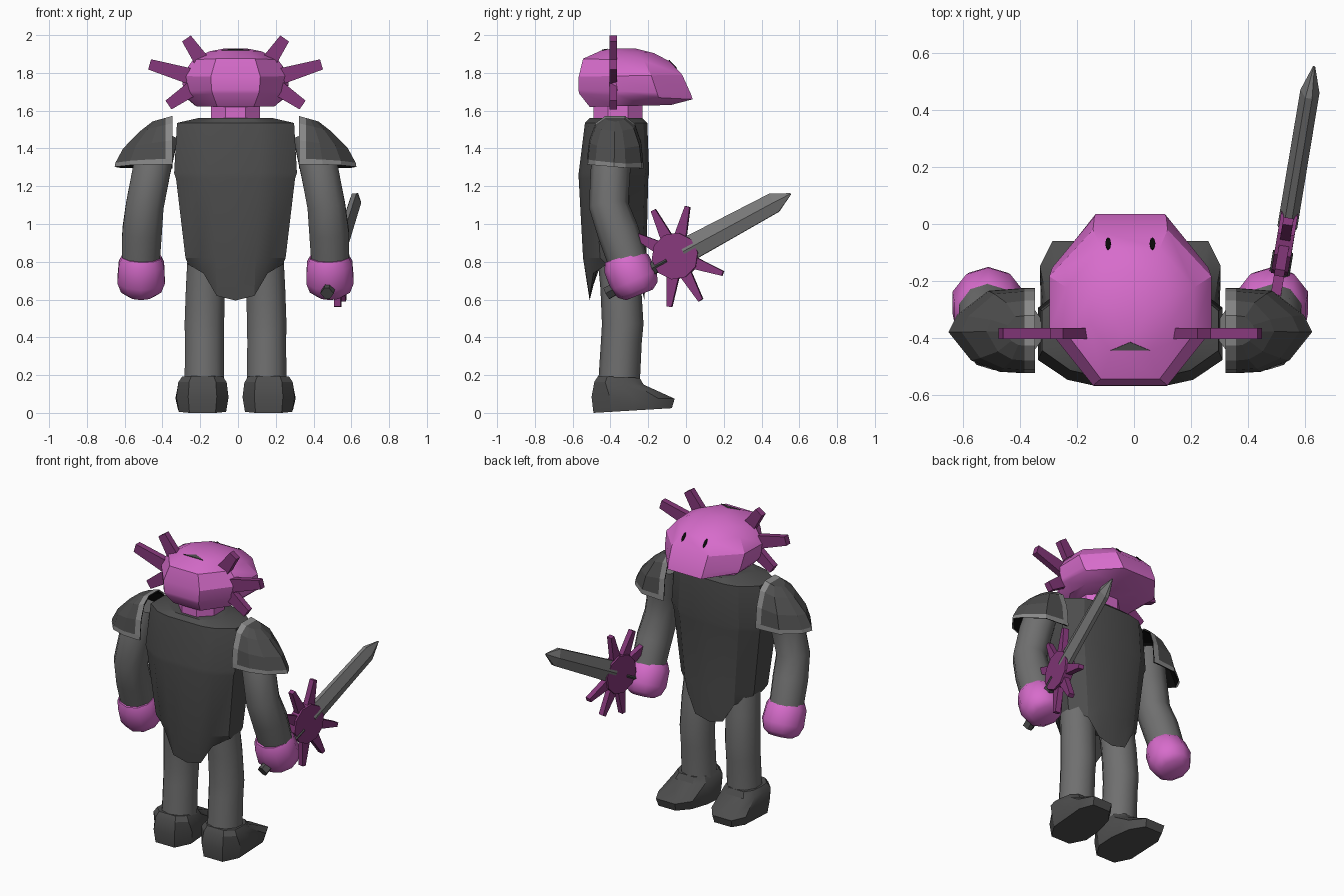
import bpy, bmesh, math
from mathutils import Vector, Matrix
from mathutils.bvhtree import BVHTree

if "Cube" in bpy.data.objects:
    bpy.data.objects.remove(bpy.data.objects["Cube"])

CX = -0.013  # symmetry plane of the figure


def mat(name, rgb):
    m = bpy.data.materials.new(name)
    m.diffuse_color = (*rgb, 1)
    m.use_nodes = True
    m.node_tree.nodes["Principled BSDF"].inputs["Base Color"].default_value = m.diffuse_color
    return m


PINK = mat("pink", (0.68, 0.15, 0.60))
PLUM = mat("plum", (0.24, 0.04, 0.20))
DARK = mat("dark_grey", (0.075, 0.075, 0.075))
GREY = mat("mid_grey", (0.16, 0.16, 0.16))
RIM = mat("rim_grey", (0.25, 0.25, 0.25))
STEEL = mat("steel", (0.19, 0.19, 0.19))
BLACK = mat("black", (0.003, 0.003, 0.003))


def finish(bm, name, mats, angle=30):
    bmesh.ops.recalc_face_normals(bm, faces=bm.faces)
    me = bpy.data.meshes.new(name)
    bm.to_mesh(me)
    bm.free()
    ob = bpy.data.objects.new(name, me)
    bpy.context.collection.objects.link(ob)
    for m in mats:
        me.materials.append(m)
    bpy.ops.object.select_all(action='DESELECT')
    ob.select_set(True)
    bpy.context.view_layer.objects.active = ob
    if angle:
        bpy.ops.object.shade_smooth_by_angle(angle=math.radians(angle))
    return ob


def loft(name, rings, m, angle=30):
    """Skin closed rings of points and cap both ends."""
    bm = bmesh.new()
    vs = [[bm.verts.new(p) for p in r] for r in rings]
    n = len(rings[0])
    for a, b in zip(vs, vs[1:]):
        for i in range(n):
            bm.faces.new((a[i], a[(i + 1) % n], b[(i + 1) % n], b[i]))
    bm.faces.new(vs[0])
    bm.faces.new(vs[-1])
    return finish(bm, name, [m], angle)


def tube(name, path, m, n=10, axes=None, angle=40):
    """Round limb; path holds (x, y, z, radius)."""
    pts = [Vector(p[:3]) for p in path]
    rings = []
    for i, p in enumerate(pts):
        d = (pts[min(i + 1, len(pts) - 1)] - pts[max(i - 1, 0)]).normalized()
        u = (Vector((1, 0, 0)) - d * d.x).normalized()
        v = d.cross(u)
        rings.append([p + path[i][3] * (u * math.cos(t) + v * math.sin(t))
                      for t in (math.tau * (k + .5) / n for k in range(n))])
    return loft(name, rings, m, angle)


def prism(name, outline, half, m, M):
    """Extrude a flat outline by +-half and place it with M."""
    return loft(name, [[M @ Vector((x, y, s * half)) for x, y in outline] for s in (-1, 1)], m, 0)


# Head: chamfered rings, each (z back, z front, half width, y back, y front)
rings = []
for zb, zf, hw, yb, yf in [(1.62, 1.63, .21, -.51, -.08), (1.69, 1.66, .265, -.565, .035),
                           (1.71, 1.69, .275, -.57, .025), (1.78, 1.79, .285, -.568, -.02),
                           (1.875, 1.86, .225, -.545, -.085), (1.918, 1.905, .14, -.45, -.17)]:
    c, D = hw * .46, yf - yb
    out = [(c, yf), (hw, yf - D * .3), (hw, yb + D * .35), (c, yb)]
    out += [(-x, y) for x, y in reversed(out)]
    rings.append([(CX + x, y, zb + (zf - zb) * (y - yb) / D) for x, y in out])
rings.append([(CX + (p[0] - CX) * .4, -.34 + (p[1] + .34) * .4, 1.93) for p in rings[-1]])
head = loft("head", rings, PINK, 28)

# Thin plates laid on the head: eyes and a small crown patch
bvh = BVHTree.FromObject(head, bpy.context.evaluated_depsgraph_get())


def plate(name, x, outline, y, m):
    hit, nor, _, _ = bvh.ray_cast(Vector((x, y, 3)), Vector((0, 0, -1)))
    M = Matrix.Translation(hit) @ nor.to_track_quat('Z', 'Y').to_matrix().to_4x4()
    prism(name, outline, .004, m, M)


oct_eye = [(.01 * math.cos(k * math.pi / 4), .03 * math.sin(k * math.pi / 4)) for k in range(8)]
for s in (-1, 1):
    plate("eye", CX + s * .078, oct_eye, -.07, BLACK)
plate("crown_patch", CX, [(-.07, -.01), (.07, -.01), (0, .02)], -.435, DARK)

tube("neck", [(CX, -.36, 1.48, .14), (CX, -.36, 1.65, .14)], PINK, 8)

# Torso with a tabard hem that drops to a point front and back
rings = []
for z, hw, yb, yf in [(1.56, .2, -.51, -.23), (1.535, .31, -.535, -.205), (1.27, .325, -.568, -.195),
                      (1.24, .315, -.568, -.2), (.82, .265, -.545, -.21), (None, .25, -.51, -.22)]:
    out = [(0, yf), (.4 * hw, yf), (.68 * hw, yf - .02), (hw, yf - .1),
           (hw, yb + .09), (.68 * hw, yb + .02), (.4 * hw, yb), (0, yb)]
    out += [(-x, y) for x, y in out[6:0:-1]]
    hem = lambda x: .595 + min(.19, max(.02 * abs(x) / .1, (abs(x) - .1) * 1.7 + .025) if x else 0)
    rings.append([(CX + x, y, hem(x) if z is None else z) for x, y in out])
rings.append([(CX + (p[0] - CX) * .7, -.365 + (p[1] + .365) * .65, .8) for p in rings[-1]])
loft("torso", rings, DARK, 25)


def frame(o, u, w):
    """Matrix whose local x runs along u and whose local z is close to w."""
    u = Vector(u).normalized()
    v = Vector(w).cross(u).normalized()
    M = Matrix((u, v, u.cross(v))).transposed().to_4x4()
    return Matrix.Translation(o) @ M


for s, side in ((-1, "left"), (1, "right")):
    X = lambda x: CX + s * x

    # Head horns, fanned out in one upright plane
    for a, b in [((.25, 1.785), (.455, 1.845)), ((.17, 1.85), (.26, 1.982)), ((.21, 1.73), (.355, 1.63))]:
        d = Vector((s * (b[0] - a[0]), 0, b[1] - a[1]))
        prism(side + "_horn", [(0, -.042), (d.length, -.028), (d.length, .028), (0, .042)], .02, PLUM,
              frame((X(a[0]), -.385, a[1]), d, (0, 1, 0)))

    # Arm and rounded mitten
    tube(side + "_arm", [(X(.40), -.37, 1.47, .10), (X(.445), -.40, 1.28, .105), (X(.48), -.41, 1.1, .105),
                         (X(.495), -.36, .96, .11), (X(.503), -.30, .78, .105)], GREY)
    tube(side + "_hand", [(X(.497), -.325, .825, .108), (X(.498), -.315, .79, .126), (X(.5), -.275, .70, .132),
                          (X(.5), -.255, .65, .112), (X(.5), -.245, .625, .075)], PINK)

    # Leg and boot
    tube(side + "_leg", [(X(.15), -.37, .9, .105), (X(.16), -.345, .66, .108), (X(.165), -.335, .47, .11),
                         (X(.165), -.342, .38, .108), (X(.165), -.355, .15, .11)], GREY)
    rings = []
    for zb, zf, hw, yb, yf in [(.0, .025, .125, -.49, -.075), (.085, .075, .138, -.5, -.06),
                               (.165, .15, .128, -.485, -.225), (.195, .185, .108, -.465, -.245)]:
        D = yf - yb
        out = [(.5, 1), (.9, .8), (1, .5), (1, .22), (.55, 0)]
        out += [(-x, t) for x, t in reversed(out)]
        rings.append([(X(.175 + x * hw + .03 * max(0, (yb + D * t + .3) / .24)), yb + D * t,
                       zb + (zf - zb) * t) for x, t in out])
    loft(side + "_boot", rings, DARK)

    # Shoulder guard: open shell with a pale rim along the hem and inner edge
    out = [(.335, -.225), (.372, -.225), (.5, -.235), (.61, -.32), (.64, -.38), (.56, -.48),
           (.46, -.52), (.372, -.525), (.335, -.525)]
    bm = bmesh.new()
    rows = []
    for t, kx, ky in [(0, 1, 1), (.12, .985, .99), (.5, .83, .92), (.85, .5, .7), (1, .25, .35)]:
        row = []
        for i, (x, y) in enumerate(out):
            xx = x if x < .38 else .372 + (x - .372) * kx
            yy = -.375 + (y + .375) * ky
            zb = 1.295 - .1 * min(0, y + .3) * .9
            row.append(bm.verts.new((X(xx), yy, zb + t * (1.572 - .28 * (xx - .335) - zb))))
        rows.append(row)
    n = len(out)
    for j in range(len(rows) - 1):
        for i in range(n - 1):
            f = bm.faces.new((rows[j][i], rows[j][i + 1], rows[j + 1][i + 1], rows[j + 1][i]))
            f.material_index = 1 if j == 0 or i in (0, n - 2) else 0
    for i in range(n // 2):  # roof strips
        a = rows[-1]
        q = [a[i], a[i + 1], a[n - 2 - i], a[n - 1 - i]]
        f = bm.faces.new(list(dict.fromkeys(q)))
        f.material_index = 1 if i == 0 else 0
    bmesh.ops.recalc_face_normals(bm, faces=bm.faces)
    if sum(f.normal.z * f.calc_area() for f in bm.faces) < 0:
        bmesh.ops.reverse_faces(bm, faces=bm.faces)
    # dark lining just inside the outer skin
    geo = bmesh.ops.duplicate(bm, geom=bm.verts[:] + bm.edges[:] + bm.faces[:])["geom"]
    mid = Vector((X(.42), -.375, 1.38))
    for g in geo:
        if isinstance(g, bmesh.types.BMVert):
            p = mid + (g.co - mid) * .95
            g.co = (g.co.x if abs(g.co.x - X(.335)) < .01 else p.x, p.y, min(p.z, g.co.z))
        elif isinstance(g, bmesh.types.BMFace):
            g.material_index = 2
            g.normal_flip()
    me = bpy.data.meshes.new(side + "_shoulder_guard")
    bm.to_mesh(me)
    bm.free()
    for m in (DARK, RIM, BLACK):
        me.materials.append(m)
    bpy.context.collection.objects.link(bpy.data.objects.new(side + "_shoulder_guard", me))

# Sword: local x along the blade, local z across the flat guard
S = frame((.532, -.055, .83), (.1, .6, .325), (.985, -.17, 0))
disc = [(.125 * math.cos(k * math.tau / 10 + .3), .125 * math.sin(k * math.tau / 10 + .3)) for k in range(10)]
prism("guard_disc", disc, .03, PLUM, S)
for a in (48, 88, 125):
    for s in (-1, 1):
        R = S @ Matrix.Rotation(math.radians(s * a), 4, 'Z')
        prism("guard_spike", [(.09, -.034), (.27, -.013), (.27, .013), (.09, .034)], .018, PLUM, R)


def bar(name, stations, m):
    # six-sided section: (x, half width, half thickness)
    loft(name, [[S @ Vector((x, w * a, t * b)) for a, b in
                 [(1, .35), (0, 1), (-1, .35), (-1, -.35), (0, -1), (1, -.35)]] for x, w, t in stations], m, 0)


bar("blade", [(.05, .066, .035), (.6, .054, .034), (.7, .004, .004)], STEEL)
bar("grip", [(-.42, .032, .036), (-.05, .032, .036)], DARK)
